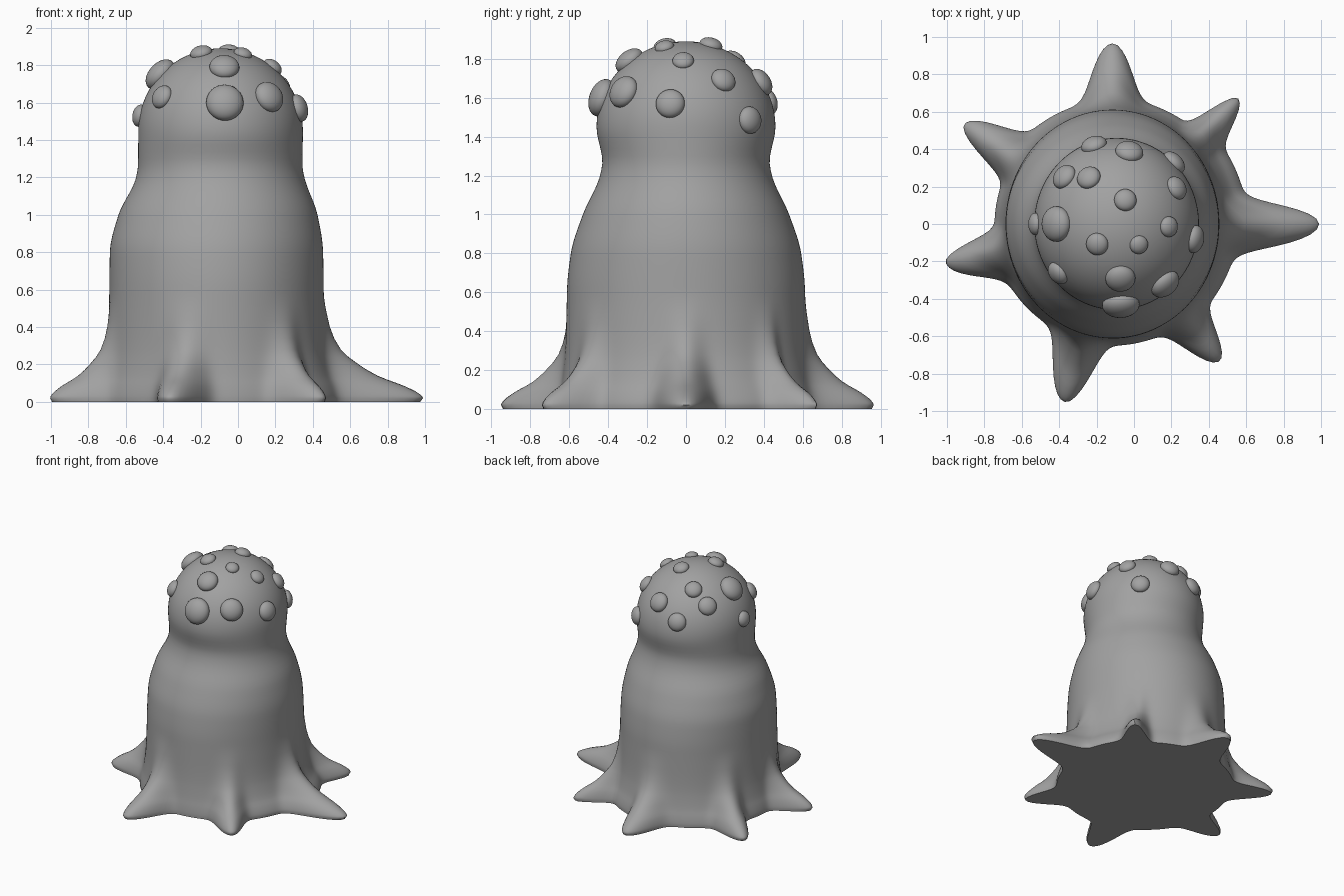
import bpy, bmesh, math
from mathutils import Vector

cube = bpy.data.objects.get("Cube")
if cube:
    bpy.data.objects.remove(cube)

grey = bpy.data.materials.new("plain_grey")
grey.use_nodes = True
grey.diffuse_color = (0.36, 0.36, 0.36, 1)
grey.node_tree.nodes["Principled BSDF"].inputs["Base Color"].default_value = grey.diffuse_color

SHOULDER, DOME_HEIGHT = 1.45, 0.44
SEGMENTS = 240

# Height, half width in x, half width in y, centre x
TRUNK = [(0, .575, .62, -.115), (.3, .575, .615, -.115), (.6, .573, .612, -.115),
         (.8, .57, .592, -.115), (1, .532, .53, -.107), (1.2, .45, .442, -.095),
         (1.27, .439, .43, -.095), (SHOULDER, .44, .46, -.093)]
# Height, share of the foot's reach beyond the trunk
FLARE = [(0, .97), (.02, 1), (.04, .97), (.08, .83), (.14, .54),
         (.2, .35), (.28, .17), (.4, .06), (.6, 0)]
# Angle and radius of the foot outline, alternating arm tip and hollow
FOOT = [(0, 1.105), (24, .72), (45, .95), (62, .67), (90, .965), (120, .66), (146, .955),
        (171, .63), (193, .915), (224, .64), (255, .985), (281, .65), (308, .93), (331, .67)]
# Angle, height and radius of the bumps on the head
BUMPS = [(80, 1.68, .075), (106, 1.58, .07), (138, 1.69, .07), (121, 1.79, .065),
         (70, 1.87, .06), (47, 1.485, .07), (31, 1.69, .065), (180, 1.75, .095),
         (226, 1.865, .06), (317, 1.86, .05), (357, 1.79, .055), (349, 1.57, .075),
         (220, 1.63, .065), (274, 1.79, .08), (273, 1.6, .1), (309, 1.63, .085),
         (180, 1.53, .06)]


def smooth(keys, x, col):
    """Smooth interpolation through the keys that never overshoots."""
    if x >= keys[-1][0]:
        return keys[-1][col]

    def slope(i):
        return (keys[i + 1][col] - keys[i][col]) / (keys[i + 1][0] - keys[i][0])

    def tangent(i):
        if i == 0 or i == len(keys) - 1:
            return 0
        a, b = slope(i - 1), slope(i)
        return 2 * a * b / (a + b) if a * b > 0 else 0

    i = max(k for k in range(len(keys) - 1) if keys[k][0] <= x)
    h = keys[i + 1][0] - keys[i][0]
    t = (x - keys[i][0]) / h
    ease = t * t * (3 - 2 * t)
    return (keys[i][col] * (1 - ease) + keys[i + 1][col] * ease
            + h * t * (1 - t) * (tangent(i) * (1 - t) - tangent(i + 1) * t))


def foot_radius(deg):
    deg %= 360
    ring = FOOT + [(360, FOOT[0][1])]
    for i in range(len(FOOT)):
        (a, ra), (b, rb) = ring[i], ring[i + 1]
        if a <= deg <= b:
            u = (deg - a) / (b - a)
            tip, hollow = (ra, rb) if i % 2 == 0 else (rb, ra)
            u = u if i % 2 == 0 else 1 - u
            return hollow + (tip - hollow) * ((1 + math.cos(math.pi * u)) / 2) ** 4


def surface(deg, z):
    """Point of the body at an angle and a height."""
    c, s = math.cos(math.radians(deg)), math.sin(math.radians(deg))
    rx, ry, cx = (smooth(TRUNK, z, k) for k in (1, 2, 3))
    r = 1 / math.hypot(c / rx, s / ry)
    if z > SHOULDER:
        r *= math.sqrt(max(0, 1 - ((z - SHOULDER) / DOME_HEIGHT) ** 2))
    r += (foot_radius(deg) - r) * smooth(FLARE, z, 1) if z < FLARE[-1][0] else 0
    return Vector((cx + r * c, r * s, z))


def finish(obj):
    obj.data.materials.append(grey)
    bpy.ops.object.select_all(action='DESELECT')
    obj.select_set(True)
    bpy.context.view_layer.objects.active = obj
    bpy.ops.object.shade_smooth_by_angle(angle=math.radians(50))


# Body: rings from the star foot up to the dome, closed at both ends
heights = [0, .008, .02, .03, .04, .055, .07, .085, .1, .12, .14, .17, .2, .24, .28, .34]
heights += [.4 + (SHOULDER - .4) * i / 28 for i in range(28)]
heights += [SHOULDER + DOME_HEIGHT * math.sin(math.pi / 2 * i / 18) for i in range(18)]
bm = bmesh.new()
rings = [[bm.verts.new(surface(360 * i / SEGMENTS, z)) for i in range(SEGMENTS)] for z in heights]
bottom = bm.verts.new((TRUNK[0][3], 0, 0))
top = bm.verts.new((TRUNK[-1][3], 0, SHOULDER + DOME_HEIGHT))
for i in range(SEGMENTS):
    j = (i + 1) % SEGMENTS
    for low, high in zip(rings, rings[1:]):
        bm.faces.new((low[i], low[j], high[j], high[i]))
    bm.faces.new((bottom, rings[0][j], rings[0][i]))
    bm.faces.new((top, rings[-1][i], rings[-1][j]))
mesh = bpy.data.meshes.new("body")
bm.to_mesh(mesh)
bm.free()
body = bpy.data.objects.new("body", mesh)
bpy.context.collection.objects.link(body)
finish(body)

# Bumps: flattened balls lying on the head
for n, (deg, z, r) in enumerate(BUMPS):
    around = surface(deg + 1, z) - surface(deg - 1, z)
    upward = surface(deg, z + .005) - surface(deg, z - .005)
    normal = around.cross(upward).normalized()
    bpy.ops.mesh.primitive_uv_sphere_add(segments=32, ring_count=16, radius=r)
    bump = bpy.context.object
    bump.name = f"head_bump_{n + 1}"
    bump.location = surface(deg, z)
    bump.rotation_euler = normal.to_track_quat('Z', 'Y').to_euler()
    bump.scale = (1, 1, .65)
    finish(bump)
